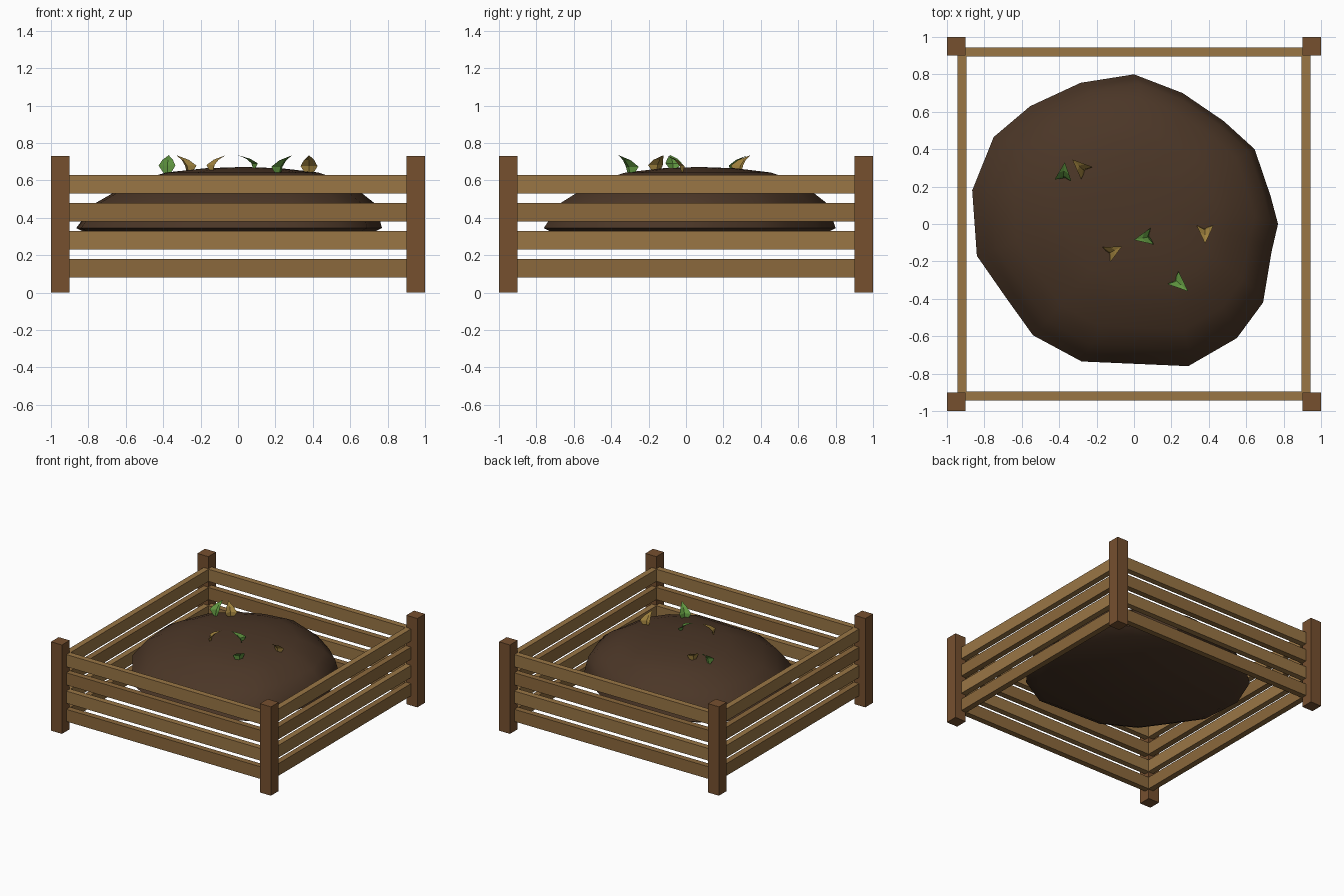
import bpy, bmesh
from mathutils import Vector

if "Cube" in bpy.data.objects:
    bpy.data.objects.remove(bpy.data.objects["Cube"])


def material(name, rgb):
    m = bpy.data.materials.new(name)
    m.diffuse_color = (*rgb, 1)
    m.use_nodes = True
    m.node_tree.nodes["Principled BSDF"].inputs["Base Color"].default_value = m.diffuse_color
    return m


POST = material("post_wood", (0.18, 0.08, 0.028))
LIGHT = material("light_slat_wood", (0.32, 0.18, 0.06))
DARK = material("dark_slat_wood", (0.26, 0.14, 0.045))
SOIL = material("soil", (0.07, 0.037, 0.02))
GREEN = material("green_leaf", (0.115, 0.30, 0.05))
GOLD = material("dry_leaf", (0.33, 0.21, 0.045))


def finish(name, bm, mat):
    bmesh.ops.recalc_face_normals(bm, faces=bm.faces)
    me = bpy.data.meshes.new(name)
    bm.to_mesh(me)
    bm.free()
    me.materials.append(mat)
    ob = bpy.data.objects.new(name, me)
    bpy.context.collection.objects.link(ob)
    return ob


def box(name, lo, hi, mat):
    bm = bmesh.new()
    bmesh.ops.create_cube(bm, size=1)
    lo, hi = Vector(lo), Vector(hi)
    for v in bm.verts:
        v.co = (lo + hi) / 2 + v.co * (hi - lo)
    return finish(name, bm, mat)


# Corner posts
for sx in (-1, 1):
    for sy in (-1, 1):
        x, y = 0.95 * sx, 0.95 * sy
        box("corner_post", (x - .05, y - .05, 0), (x + .05, y + .05, .73), POST)

# Four slats per side, alternating tone
for i in range(4):
    z0, z1 = 0.08 + 0.15 * i, 0.18 + 0.15 * i
    mat = LIGHT if i % 2 else DARK
    for s in (-1, 1):
        a, b = sorted((0.895 * s, 0.943 * s))
        box("front_back_slat", (-.91, a, z0), (.91, b, z1), mat)
        box("side_slat", (a, -.91, z0), (b, .91, z1), mat)

# Soil mound: irregular outline lofted up through shrinking rings
outline = [(0, .80), (.26, .70), (.48, .55), (.645, .40), (.73, .15), (.77, 0),
           (.735, -.15), (.69, -.42), (.55, -.61), (.29, -.76), (-.28, -.735),
           (-.54, -.595), (-.68, -.40), (-.84, -.17), (-.865, .18),
           (-.75, .465), (-.555, .63), (-.285, .755)]
rings = [(.90, .305), (1, .345), (.96, .41), (.91, .48), (.79, .545),
         (.64, .605), (.50, .642), (.25, .665)]
base, top = Vector((-.045, .02)), Vector((.03, .07))
bm = bmesh.new()
loops = []
for s, z in rings:
    c = base.lerp(top, max(0, (z - .345) / .325))
    ring = []
    for p in outline:
        q = c + (Vector(p) - base) * s
        ring.append(bm.verts.new((q.x, q.y, z)))
    loops.append(ring)
n = len(outline)
for lower, upper in zip(loops, loops[1:]):
    for i in range(n):
        j = (i + 1) % n
        bm.faces.new((lower[i], lower[j], upper[j], upper[i]))
peak = bm.verts.new((top.x, top.y, .672))
for i in range(n):
    bm.faces.new((loops[-1][i], loops[-1][(i + 1) % n], peak))
bm.faces.new(loops[0][::-1])
mound = finish("soil_mound", bm, SOIL)
bpy.context.view_layer.objects.active = mound
mound.select_set(True)
bpy.ops.object.shade_smooth_by_angle(angle=0.9)
mound.select_set(False)


# Sprouting leaves: folded blades that rise and curl out to a tip
def leaf(name, root, tip, mat):
    root, tip = Vector(root), Vector(tip)
    d = tip - root
    out = Vector((d.x, d.y, 0))
    side = Vector((-d.y, d.x, 0)).normalized()
    up = Vector((0, 0, d.z))
    bm = bmesh.new()

    def row(t, h, w, fold):
        mid = root + out * t + up * h
        return [bm.verts.new(mid + side * w * k - out * fold * abs(k))
                for k in (-1, 0, 1)]
    rows = [row(.15, -.15, .015, 0), row(.28, .38, .045, .25),
            row(.55, .72, .028, .15)]
    end = bm.verts.new(tip)
    for a, b in zip(rows, rows[1:]):
        for k in (0, 1):
            bm.faces.new((a[k], a[k + 1], b[k + 1], b[k]))
    for k in (0, 1):
        bm.faces.new((rows[-1][k], rows[-1][k + 1], end))
    finish(name, bm, mat)


leaf("leaf_back_green", (-.38, .23, .645), (-.37, .33, .735), GREEN)
leaf("leaf_back_dry", (-.25, .27, .645), (-.33, .345, .735), GOLD)
leaf("leaf_middle_dry", (-.15, -.165, .65), (-.065, -.12, .735), GOLD)
leaf("leaf_middle_green", (.10, -.065, .665), (0, -.085, .735), GREEN)
leaf("leaf_right_dry", (.38, -.005, .64), (.38, -.105, .735), GOLD)
leaf("leaf_front_green", (.205, -.285, .635), (.29, -.36, .735), GREEN)
